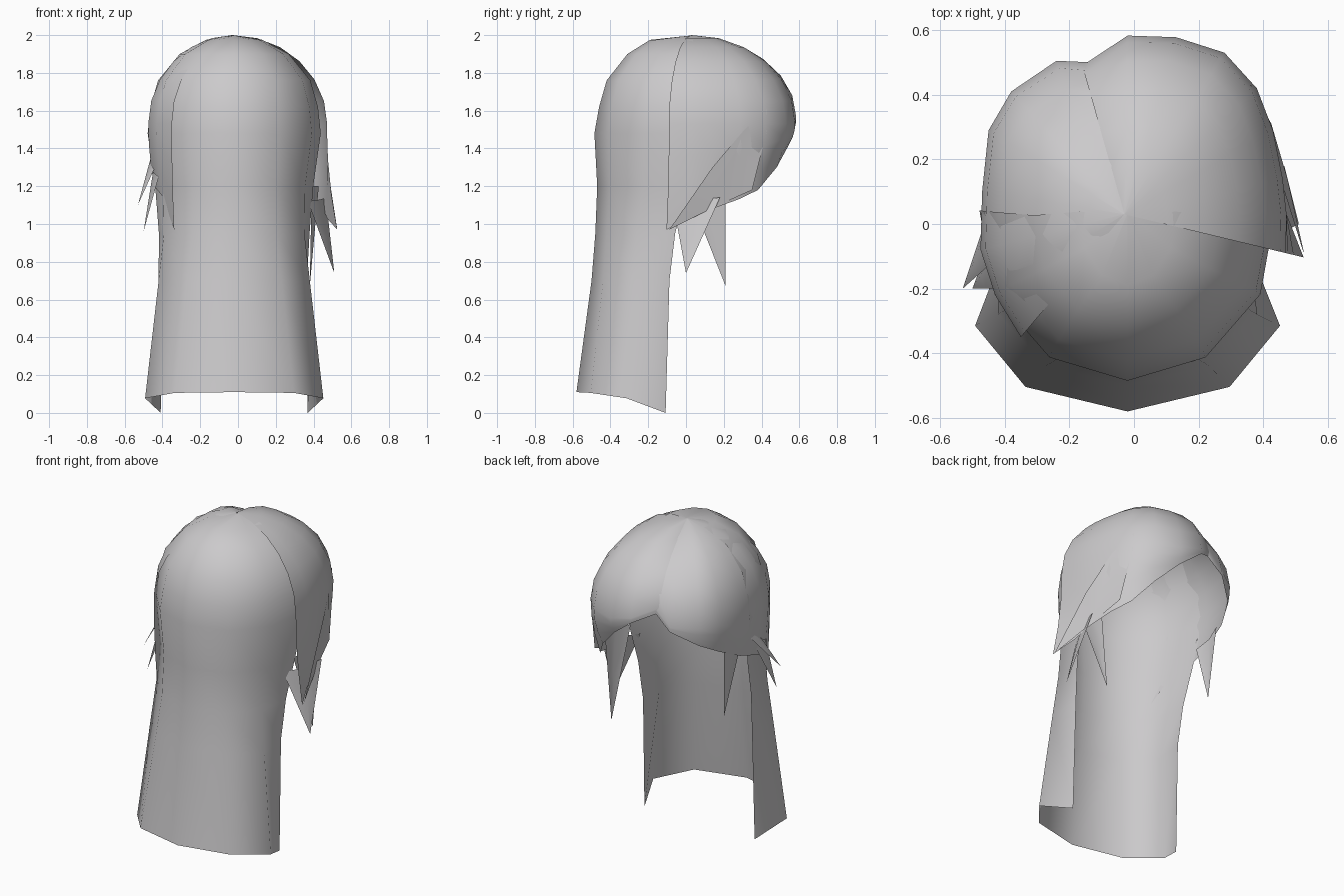
import bpy, math
from mathutils import Vector

if "Cube" in bpy.data.objects:
    bpy.data.objects.remove(bpy.data.objects["Cube"])

hair = bpy.data.materials.new("soft grey")
hair.diffuse_color = (0.6, 0.59, 0.6, 1)
hair.use_nodes = True
hair.node_tree.nodes["Principled BSDF"].inputs["Base Color"].default_value = hair.diffuse_color
CROWN = (-0.03, 0.03, 2.0)


def grid_object(name, rows):
    """Skin a grid of points into a single smooth sheet."""
    n = len(rows[0])
    verts = [p for r in rows for p in r]
    faces = [(i * n + j, i * n + j + 1, (i + 1) * n + j + 1, (i + 1) * n + j)
             for i in range(len(rows) - 1) for j in range(n - 1)]
    me = bpy.data.meshes.new(name)
    me.from_pydata(verts, [], faces)
    me.materials.append(hair)
    me.polygons.foreach_set("use_smooth", [True] * len(faces))
    me.update()
    ob = bpy.data.objects.new(name, me)
    bpy.context.collection.objects.link(ob)
    return ob


def fringe(name, cols):
    """Fan of strands from the crown: (x, y at widest, bottom z, bottom spread, dome power)."""
    a = Vector(CROWN)
    rows = [[] for _ in range(10)]
    for x, y, zb, k, p in cols:
        zc = max(1.53, zb + 0.03)
        out = Vector((x - a.x, y - a.y, 0))
        for i in range(7):                       # dome part
            t = math.radians(0.2 + 89.8 * i / 6)
            q = a + out * math.sin(t) ** (2 * p)
            q.z = zc + (a.z - zc) * math.cos(t)
            rows[i].append(q)
        for i in range(1, 4):                    # hanging part
            u = i / 3
            q = a + out * (1 + (k - 1) * u * u)
            q.z = zc + (zb - zc) * u
            rows[6 + i].append(q)
    return grid_object(name, rows)


def spike(name, b1, b2, tip):
    """Thin pointed lock with a slightly bowed base."""
    b1, b2, tip = Vector(b1), Vector(b2), Vector(tip)
    rows = []
    for u in (0, 0.5, 0.99):
        l, r = b1.lerp(tip, u), b2.lerp(tip, u)
        mid = (l + r) / 2
        mid.x += math.copysign(0.02 * (1 - u), mid.x)
        rows.append([l, mid, r])
    return grid_object(name, rows)


# long back hair: z, half width, centre y, depth, half sweep in degrees
sections = [(1.998, .003, .03, .003, 95), (1.975, .15, .02, .21, 95), (1.9, .29, 0, .31, 95),
            (1.76, .405, 0, .42, 95), (1.62, .445, 0, .46, 95), (1.48, .46, 0, .485, 95),
            (1.2, .42, -.03, .44, 95), (.95, .405, -.12, .36, 100),
            (.7, .415, -.2, .30, 112), (.11, .475, -.28, .30, 125)]
rows = []
for z, a, cy, d, sweep in sections:
    row = []
    for j in range(7):
        s = j / 3 - 1
        t = math.radians(sweep) * s
        drop = 0.11 * abs(s) ** 3 if z < 0.5 else 0
        row.append((a * math.sin(t) - 0.02, cy - d * math.cos(t), z - drop))
    rows.append(row)
grid_object("back_hair", rows)

# right fringe sweeping from the parting to the ear
fringe("right_fringe", [
    (.47, -.09, .97, 1.11, .5), (.472, .03, 1.03, 1.0, .5), (.46, .14, 1.08, .98, .5),
    (.43, .29, 1.13, .95, .5), (.38, .42, 1.18, .9, .5), (.28, .53, 1.3, .9, .5),
    (.13, .578, 1.43, .95, .5), (-.02, .583, 1.54, 1.0, .55), (-.16, .49, 1.61, 1.0, .85)])

# left fringe from the parting round to the back
fringe("left_fringe", [
    (-.125, .50, 1.61, 1.0, .85), (-.24, .505, 1.51, 1.0, .72), (-.38, .41, 1.42, .98, .6),
    (-.45, .29, 1.35, .95, .54), (-.47, .1, 1.26, .95, .52), (-.475, -.08, 1.2, .93, .52),
    (-.43, -.22, 1.15, .93, .54), (-.35, -.35, .97, .96, .61)])

# overlapping lock on the right fringe
upper = [(.36, .43, 1.61), (.425, .31, 1.5), (.475, .14, 1.3), (.525, -.085, .975)]
lower = [(.37, .43, 1.5), (.40, .35, 1.18), (.45, .15, 1.09), (.525, -.09, .97)]
grid_object("right_side_lock", [upper, lower])

# pointed side locks
spike("right_spike", (.37, -.07, 1.12), (.465, .18, 1.14), (.51, 0, .74))
spike("right_inner_spike", (.39, .0, 1.2), (.425, .21, 1.2), (.38, .21, .67))
spike("left_front_spike", (-.42, .06, 1.28), (-.43, .23, 1.36), (-.40, .19, .89))
spike("left_upper_spike", (-.45, .04, 1.38), (-.44, -.12, 1.3), (-.53, -.2, 1.1))
spike("left_lower_spike", (-.44, -.04, 1.3), (-.42, -.2, 1.25), (-.5, -.2, .96))
